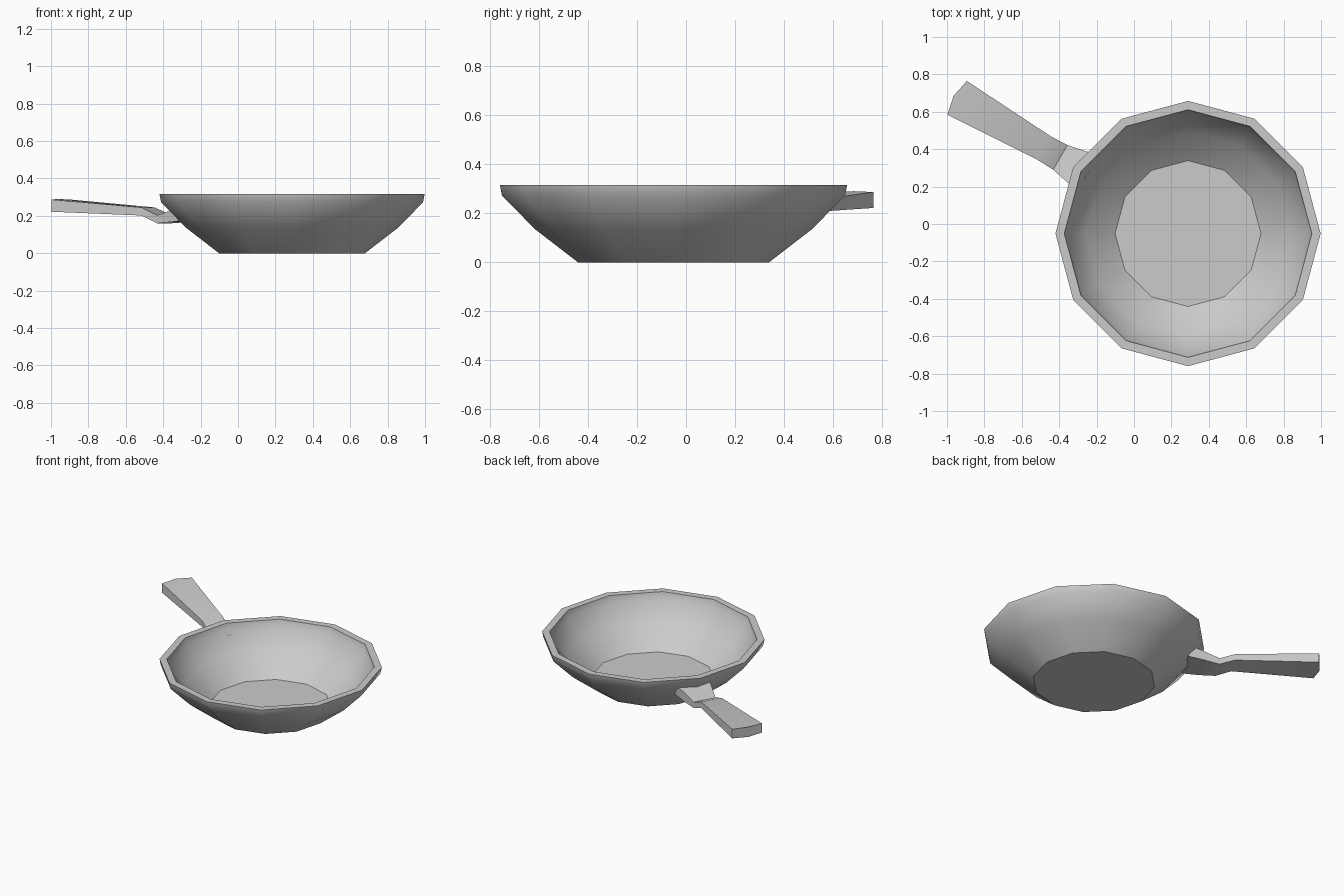
import bpy, bmesh, math

if "Cube" in bpy.data.objects:
    bpy.data.objects.remove(bpy.data.objects["Cube"])

CX, CY = 0.289, -0.051   # centre of the bowl
SIDES = 12


def finish(name, bm, angle):
    bmesh.ops.recalc_face_normals(bm, faces=bm.faces)
    mesh = bpy.data.meshes.new(name)
    bm.to_mesh(mesh)
    bm.free()
    obj = bpy.data.objects.new(name, mesh)
    bpy.context.collection.objects.link(obj)
    obj.location = (CX, CY, 0)
    bpy.ops.object.select_all(action='DESELECT')
    obj.select_set(True)
    bpy.context.view_layer.objects.active = obj
    bpy.ops.object.shade_smooth_by_angle(angle=math.radians(angle))
    return obj


def loft(bm, rings):
    # Bridge closed vertex rings and cap both ends
    loops = [[bm.verts.new(p) for p in ring] for ring in rings]
    for a, b in zip(loops, loops[1:]):
        n = len(a)
        for i in range(n):
            j = (i + 1) % n
            bm.faces.new((a[i], a[j], b[j], b[i]))
    bm.faces.new(loops[0])
    bm.faces.new(loops[-1])


# Pan bowl: (radius, height) from underside, over the rim, to inner floor
profile = [(0.39, 0), (0.565, 0.135), (0.70, 0.272), (0.709, 0.316),
           (0.662, 0.316), (0.652, 0.272), (0.547, 0.145), (0.39, 0.02)]
bm = bmesh.new()
loft(bm, [[(r * math.cos(math.tau * i / SIDES), r * math.sin(math.tau * i / SIDES), z)
           for i in range(SIDES)] for r, z in profile])
finish("pan_bowl", bm, 33)

# Handle: (distance top, distance bottom, half width, bottom z, top z, end bulge)
sections = [(0.625, 0.585, 0.112, 0.178, 0.248, 0.0),
            (0.69, 0.69, 0.098, 0.168, 0.232, 0.0),
            (0.795, 0.795, 0.076, 0.160, 0.203, 0.0),
            (0.895, 0.895, 0.072, 0.202, 0.245, 0.0),
            (1.432, 1.432, 0.104, 0.222, 0.287, 0.022)]
bm = bmesh.new()
rings = []
for ut, ub, w, zb, zt, bulge in sections:
    ring = [(ub, -w, zb), (ub + bulge, 0, zb), (ub, w, zb),
            (ut, w, zt), (ut + bulge, 0, zt + bulge * 0.15), (ut, -w, zt)]
    rings.append([(u, v - 0.011, z) for u, v, z in ring])
loft(bm, rings)
handle = finish("handle", bm, 33)
handle.rotation_euler = (0, 0, math.radians(150))
